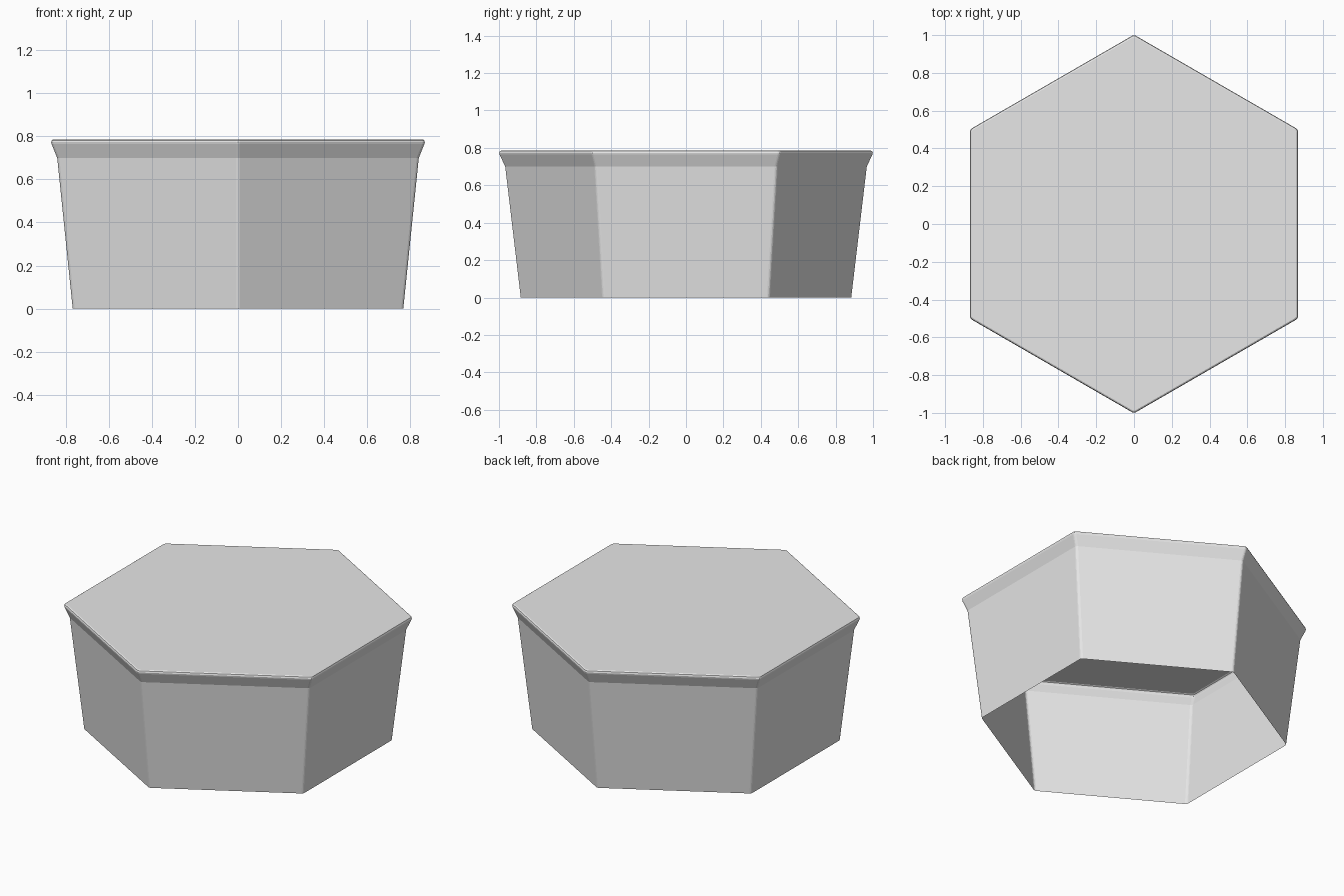
import bpy
import bmesh
from math import cos, sin, radians

cube = bpy.data.objects.get("Cube")
if cube:
    bpy.data.objects.remove(cube, do_unlink=True)

grey = bpy.data.materials.new("light_grey")
grey.use_nodes = True
grey.diffuse_color = (0.8, 0.8, 0.8, 1)
grey.node_tree.nodes["Principled BSDF"].inputs["Base Color"].default_value = (0.8, 0.8, 0.8, 1)

# Half width across flats and height, from the open base to the rounded lid edge
PROFILE = [(0.768, 0), (0.84, 0.7), (0.866, 0.764), (0.868, 0.773),
           (0.865, 0.782), (0.858, 0.786)]
FILLET = 0.02
ARC = (-30, -10, 10, 30)


def hexagon(bm, apothem, z):
    """Ring of vertices for a hexagon with finely rounded corners."""
    centre = (apothem - FILLET) / cos(radians(30))
    ring = []
    for side in range(6):
        corner = radians(30 + 60 * side)
        for step in ARC:
            a = corner + radians(step)
            ring.append(bm.verts.new((centre * cos(corner) + FILLET * cos(a),
                                      centre * sin(corner) + FILLET * sin(a), z)))
    return ring


# Flared hexagonal shell with a closed top and an open underside
bm = bmesh.new()
rings = [hexagon(bm, a, z) for a, z in PROFILE]
for low, high in zip(rings, rings[1:]):
    for i in range(len(low)):
        j = (i + 1) % len(low)
        bm.faces.new((low[i], low[j], high[j], high[i]))
bm.faces.new(rings[-1])

mesh = bpy.data.meshes.new("hexagonal_shell")
bm.to_mesh(mesh)
bm.free()
mesh.materials.append(grey)
shell = bpy.data.objects.new("hexagonal_shell", mesh)
bpy.context.collection.objects.link(shell)
